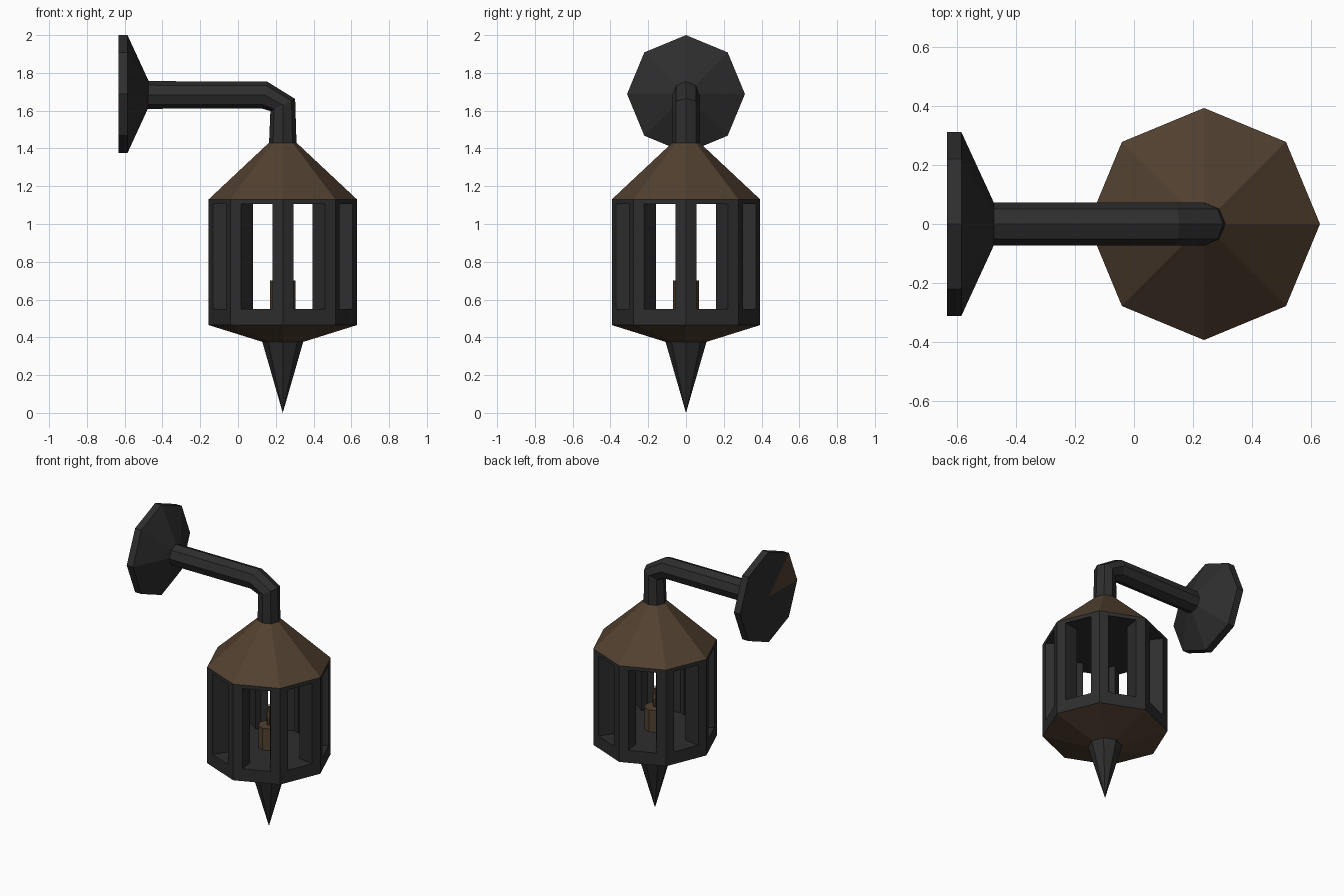
import bpy, bmesh, math
from mathutils import Vector

if "Cube" in bpy.data.objects:
    bpy.data.objects.remove(bpy.data.objects["Cube"])

CX = 0.237          # lantern axis
N = 8               # everything is octagonal


def material(name, rgb):
    m = bpy.data.materials.new(name)
    m.diffuse_color = (*rgb, 1)
    m.use_nodes = True
    m.node_tree.nodes["Principled BSDF"].inputs["Base Color"].default_value = m.diffuse_color
    return m


IRON = material("dark iron", (0.027, 0.027, 0.027))
BROWN = material("bronze brown", (0.085, 0.053, 0.030))


def finish(bm, name, *mats):
    bmesh.ops.recalc_face_normals(bm, faces=bm.faces)
    me = bpy.data.meshes.new(name)
    bm.to_mesh(me)
    bm.free()
    for m in mats:
        me.materials.append(m)
    ob = bpy.data.objects.new(name, me)
    bpy.context.collection.objects.link(ob)
    return ob


def loft(bm, rings, cap_start=True, cap_end=True):
    """Skin a list of point rings; a ring of one point is a tip."""
    vs = [[bm.verts.new(p) for p in r] for r in rings]
    for a, b in zip(vs, vs[1:]):
        n = max(len(a), len(b))
        for i in range(n):
            j = (i + 1) % n
            f = [a[i], a[j]] if len(a) > 1 else [a[0]]
            f += [b[j], b[i]] if len(b) > 1 else [b[0]]
            bm.faces.new(f)
    if cap_start and len(vs[0]) > 2:
        bm.faces.new(vs[0])
    if cap_end and len(vs[-1]) > 2:
        bm.faces.new(vs[-1])


def ring(center, r, u, v):
    c, u, v = Vector(center), Vector(u), Vector(v)
    if r == 0:
        return [c]
    return [c + r * (math.cos(a) * u + math.sin(a) * v)
            for a in (2 * math.pi * i / N for i in range(N))]


def level(r, z):
    return ring((CX, 0, z), r, (1, 0, 0), (0, 1, 0))


def turned(name, mat, profile, **caps):
    bm = bmesh.new()
    loft(bm, [level(r, z) for r, z in profile], **caps)
    return finish(bm, name, mat)


R = 0.393

# Roof, tapered base and hanging spike
turned("roof", BROWN, [(R, 1.13), (0.073, 1.43)], cap_start=False)
turned("base_taper", BROWN, [(R, 0.465), (0.105, 0.375)], cap_start=False)
turned("spike", IRON, [(0.108, 0.375), (0, 0)])

# Lantern frame: floor, ceiling and eight deep corner posts
bm = bmesh.new()
loft(bm, [level(R, 0.465), level(R, 0.55)])
loft(bm, [level(R, 1.105), level(R, 1.13)])
corners = level(R, 0)
axis = Vector((CX, 0, 0))
for i in range(N):
    c = corners[i]
    outer = [c.lerp(corners[i - 1], 0.2), c, c.lerp(corners[(i + 1) % N], 0.2)]
    section = outer + [axis.lerp(p, 0.71) for p in reversed(outer)]
    loft(bm, [[p + Vector((0, 0, z)) for p in section] for z in (0.55, 1.105)],
         False, False)
finish(bm, "lantern_frame", IRON)

# Candle and wick
turned("candle", BROWN, [(0.068, 0.55), (0.068, 0.70)])
turned("wick", BROWN, [(0.012, 0.70), (0.02, 0.76), (0, 0.85)])

# Bent octagonal arm: (x, z) of centre and direction across the pipe
path = [((-0.48, 1.683), 90), ((0.14, 1.683), 80),
        ((0.237, 1.63), 26), ((0.237, 1.42), 0)]
bm = bmesh.new()
rings = []
for (x, z), deg in path:
    a = math.radians(deg)
    rings.append(ring((x, 0, z), 0.073, (math.cos(a), 0, math.sin(a)), (0, 1, 0)))
loft(bm, rings)
finish(bm, "arm", IRON)

# Wall plate with a tapered front
bm = bmesh.new()
loft(bm, [ring((x, 0, 1.688), r, (0, 1, 0), (0, 0, 1))
          for x, r in ((-0.633, 0), (-0.633, 0.312), (-0.585, 0.312), (-0.475, 0.073))])
# brown patch on the rear, towards the upper front
for f in bm.faces:
    m = f.calc_center_median()
    if m.x < -0.63 and m.y < -0.15 and m.z > 1.70:
        f.material_index = 1
finish(bm, "wall_plate", IRON, BROWN)
